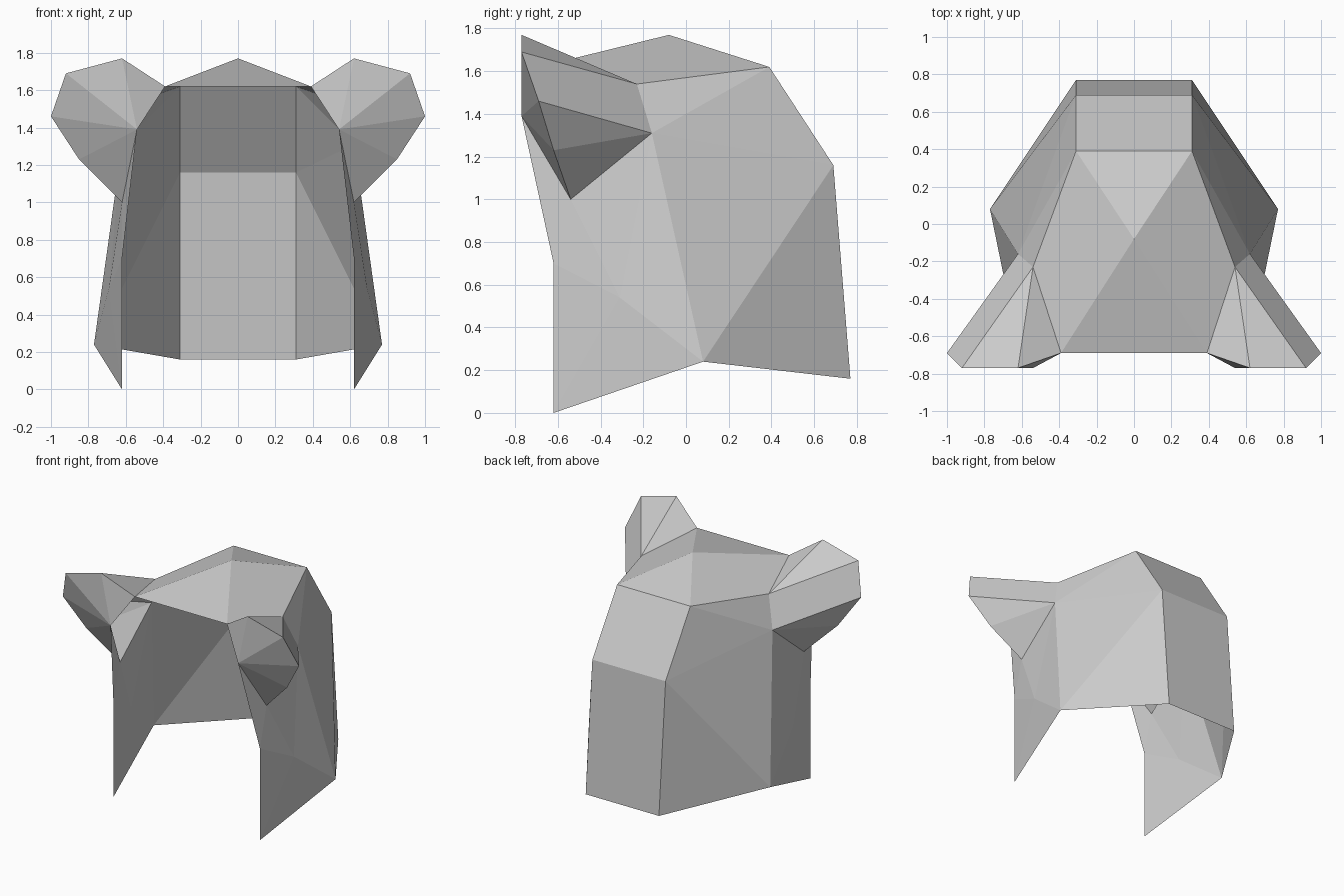
import bpy, bmesh

cube = bpy.data.objects.get("Cube")
if cube:
    bpy.data.objects.remove(cube, do_unlink=True)

# One plain grey for the whole hood
grey = bpy.data.materials.new("plain grey")
grey.use_nodes = True
color = (0.6, 0.6, 0.6, 1)
grey.diffuse_color = color
grey.node_tree.nodes["Principled BSDF"].inputs["Base Color"].default_value = color

# Named corners of the left half
corners = {
    "peak": (0, -0.08, 1.77),
    "crown_mid": (0, 0.39, 1.62), "crown": (0.31, 0.39, 1.62),
    "nape_mid": (0, 0.69, 1.16), "nape": (0.31, 0.69, 1.16),
    "hem_mid": (0, 0.77, 0.16), "hem": (0.31, 0.77, 0.16),
    "brow_mid": (0, -0.69, 1.62), "brow": (0.39, -0.69, 1.62),
    "root_top": (0.54, -0.23, 1.54), "root_back": (0.62, -0.16, 1.31),
    "temple": (0.54, -0.77, 1.39), "jaw": (0.62, -0.62, 0.70),
    "flap_tip": (0.62, -0.62, 0), "flap_back": (0.77, 0.08, 0.24),
    "cheek": (0.69, -0.31, 0.54),
    "rim_a": (0.62, -0.77, 1.77), "rim_b": (0.92, -0.77, 1.69),
    "rim_c": (1.0, -0.69, 1.46), "rim_d": (0.85, -0.62, 1.23),
    "rim_e": (0.62, -0.54, 1.0),
}


def shell(name, faces):
    """Open flat-shaded shell, mirrored in x; its first face points up."""
    bm = bmesh.new()
    verts = {}
    for face in faces:
        loop = []
        for key in face.split():
            if key not in verts:
                verts[key] = bm.verts.new(corners[key])
            loop.append(verts[key])
        bm.faces.new(loop)
    bmesh.ops.recalc_face_normals(bm, faces=bm.faces[:])
    bm.faces.ensure_lookup_table()
    if bm.faces[0].normal.z < 0:
        bmesh.ops.reverse_faces(bm, faces=bm.faces[:])
    mesh = bpy.data.meshes.new(name)
    bm.to_mesh(mesh)
    bm.free()
    mesh.materials.append(grey)
    obj = bpy.data.objects.new(name, mesh)
    bpy.context.collection.objects.link(obj)
    mirror = obj.modifiers.new("mirror", "MIRROR")
    mirror.use_clip = True
    return obj


# Hood: crown, back panels, then the side wall down to the cheek flap
shell("hood", [
    "peak brow root_top crown",
    "peak brow_mid brow",
    "peak crown crown_mid",
    "crown_mid crown nape nape_mid",
    "nape_mid nape hem hem_mid",
    "crown root_top root_back",
    "crown root_back nape",
    "nape root_back flap_back",
    "nape flap_back hem",
    "root_back rim_e cheek",
    "root_back cheek flap_back",
    "temple jaw rim_e",
    "rim_e jaw cheek",
    "jaw flap_tip cheek",
    "flap_tip flap_back cheek",
])

# Ears: hollow, open towards the inside of the hood
rim = ["brow", "rim_a", "rim_b", "rim_c", "rim_d", "rim_e"]
back = ["root_top rim_a rim_b", "root_top rim_a brow",
        "root_top rim_b rim_c root_back",
        "root_back rim_c rim_d", "root_back rim_d rim_e"]
front = [f"temple {a} {b}" for a, b in zip(rim, rim[1:])]
shell("ears", back + front)
